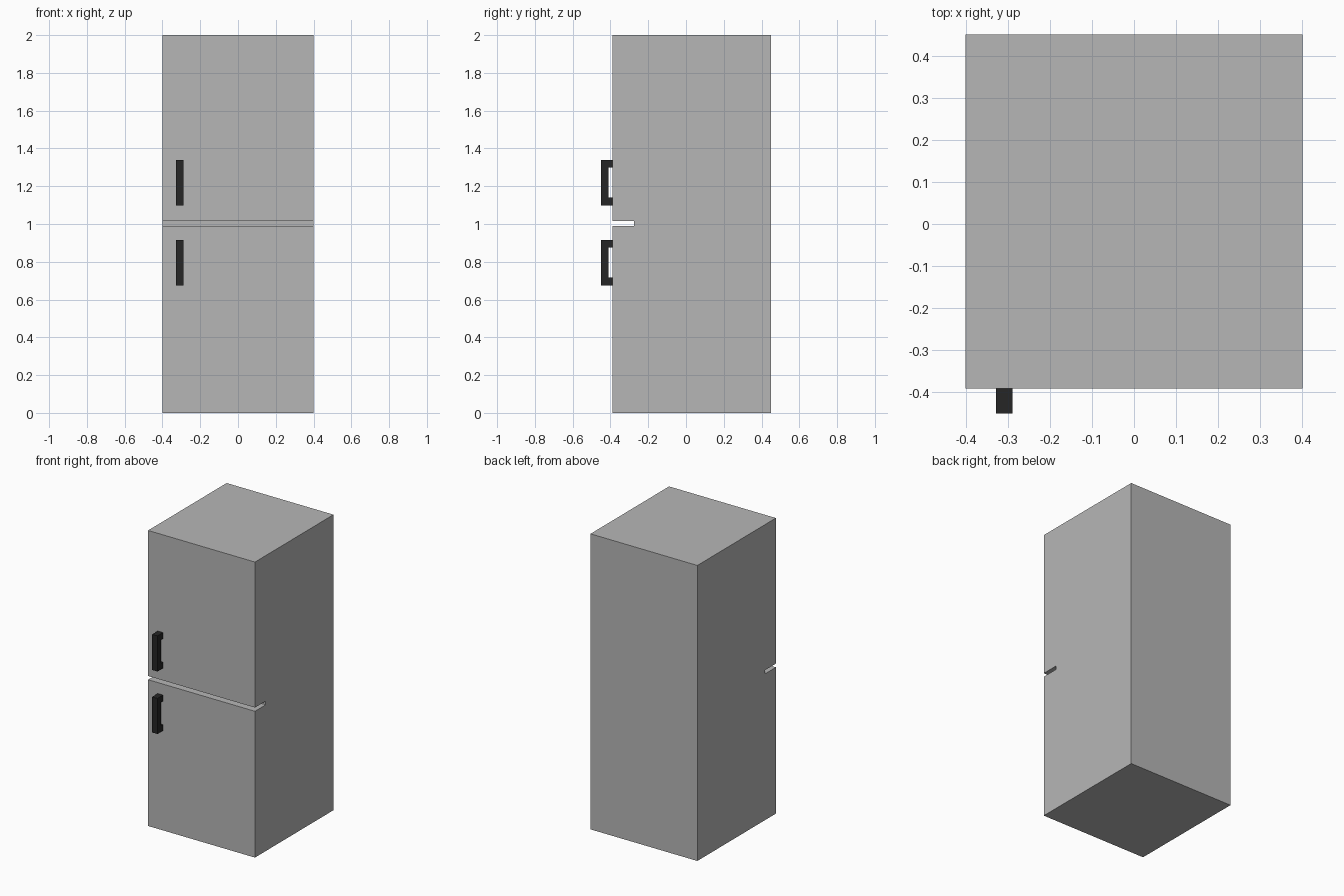
import bpy, bmesh

if "Cube" in bpy.data.objects:
    bpy.data.objects.remove(bpy.data.objects["Cube"])


def make_material(name, value):
    mat = bpy.data.materials.new(name)
    mat.diffuse_color = (value, value, value, 1)
    mat.use_nodes = True
    mat.node_tree.nodes["Principled BSDF"].inputs["Base Color"].default_value = mat.diffuse_color
    return mat


def extrude_profile(name, profile, x0, x1, mat):
    """Extrude a (y, z) outline along x."""
    bm = bmesh.new()
    face = bm.faces.new([bm.verts.new((x0, y, z)) for y, z in profile])
    res = bmesh.ops.extrude_face_region(bm, geom=[face])
    verts = [g for g in res["geom"] if isinstance(g, bmesh.types.BMVert)]
    bmesh.ops.translate(bm, verts=verts, vec=(x1 - x0, 0, 0))
    bmesh.ops.recalc_face_normals(bm, faces=bm.faces)
    mesh = bpy.data.meshes.new(name)
    bm.to_mesh(mesh)
    bm.free()
    mesh.materials.append(mat)
    obj = bpy.data.objects.new(name, mesh)
    bpy.context.collection.objects.link(obj)
    return obj


FRONT, BACK = -0.39, 0.45
grey = make_material("cabinet_grey", 0.47)
dark = make_material("dark_handle", 0.019)

# Cabinet with the slot between the two doors
extrude_profile("cabinet", [
    (FRONT, 0), (BACK, 0), (BACK, 2), (FRONT, 2),
    (FRONT, 1.015), (-0.275, 1.015), (-0.275, 0.99), (FRONT, 0.99),
], -0.4, 0.4, grey)

# Dark bracket handles
for name, z in (("upper_handle", 1.098), ("lower_handle", 0.675)):
    extrude_profile(name, [
        (FRONT, z), (-0.45, z), (-0.45, z + 0.241), (FRONT, z + 0.241),
        (FRONT, z + 0.2), (-0.41, z + 0.2), (-0.41, z + 0.041), (FRONT, z + 0.041),
    ], -0.328, -0.288, dark)
